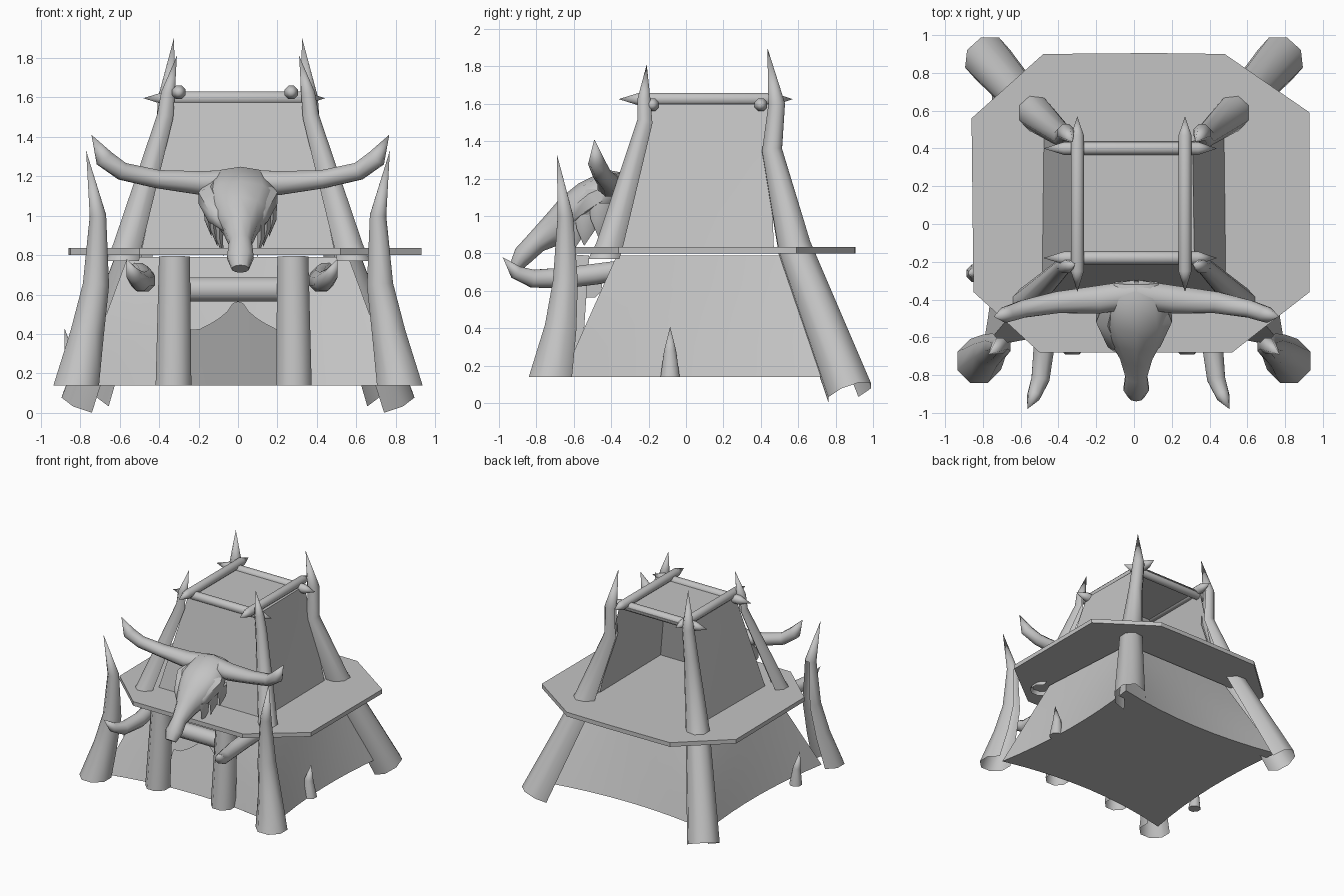
import bpy, bmesh, math
from mathutils import Vector

cube = bpy.data.objects.get("Cube")
if cube:
    bpy.data.objects.remove(cube, do_unlink=True)

grey = bpy.data.materials.new("plain grey")
grey.use_nodes = True
COLOR = (0.55, 0.55, 0.55, 1)
grey.diffuse_color = COLOR
for node in grey.node_tree.nodes:
    if node.type == 'BSDF_PRINCIPLED':
        node.inputs["Base Color"].default_value = COLOR
        node.inputs["Roughness"].default_value = 0.8

Y, Z = Vector((0, 1, 0)), Vector((0, 0, 1))


def finish(name, bm, angle=55, fix=True):
    if fix:
        bmesh.ops.recalc_face_normals(bm, faces=bm.faces)
    mesh = bpy.data.meshes.new(name)
    bm.to_mesh(mesh)
    bm.free()
    mesh.materials.append(grey)
    ob = bpy.data.objects.new(name, mesh)
    bpy.context.scene.collection.objects.link(ob)
    bpy.ops.object.select_all(action='DESELECT')
    ob.select_set(True)
    bpy.context.view_layer.objects.active = ob
    bpy.ops.object.shade_smooth_by_angle(angle=math.radians(angle))
    return ob


def tube(name, path, radii, ref=Y, sides=8, flat=False, gap=None):
    """Loft of rings along a path; a zero radius makes a point, gap leaves that side and the ends open."""
    pts = [Vector(p) for p in path]
    angles = [2 * math.pi * (k + 0.5) / sides for k in range(sides)]
    bm = bmesh.new()
    rings, skipped = [], set()
    for i, p in enumerate(pts):
        t = (pts[min(i + 1, len(pts) - 1)] - pts[max(i - 1, 0)]).normalized()
        if flat and i == 0:
            t = Z.copy()
        u = t.cross(ref).normalized()
        v = u.cross(t)
        if gap and i == 0:
            for k in range(sides):
                a = 2 * math.pi * (k + 1) / sides
                if (u * math.cos(a) + v * math.sin(a)).dot(Vector(gap).normalized()) > .6:
                    skipped.add(k)
        r = radii[i]
        ru, rv = r if isinstance(r, tuple) else (r, r)
        if ru == 0:
            rings.append([bm.verts.new(p)])
            continue
        rings.append([bm.verts.new(p + u * ru * math.cos(a) + v * rv * math.sin(a)) for a in angles])
    for a, b in zip(rings, rings[1:]):
        for k in range(sides):
            n = (k + 1) % sides
            if len(a) == 1:
                bm.faces.new((a[0], b[n], b[k]))
            elif len(b) == 1:
                bm.faces.new((a[k], a[n], b[0]))
            elif k not in skipped:
                bm.faces.new((a[k], a[n], b[n], b[k]))
    for ring in (rings[0], rings[-1]):
        if len(ring) > 1 and not gap:
            bm.faces.new(ring)
    return finish(name, bm)


def sheet(name, a, b, c, d, sag=0.0, columns=None, lift=None, rows=4):
    """Cloth wall from bottom edge a-b to top edge d-c, bowed inward at its foot."""
    a, b, c, d = (Vector(p) for p in (a, b, c, d))
    columns = columns or [k / 8 for k in range(9)]
    inward = Z.cross(b - a).normalized()
    bm = bmesh.new()
    grid = []
    for s in columns:
        low, high = a.lerp(b, s), d.lerp(c, s)
        low += inward * sag * 4 * s * (1 - s)
        t0 = lift(s) if lift else 0
        grid.append([bm.verts.new(low.lerp(high, t0 + (1 - t0) * j / rows)) for j in range(rows + 1)])
    for p, q in zip(grid, grid[1:]):
        for j in range(rows):
            bm.faces.new((p[j], q[j], q[j + 1], p[j + 1]))
    return finish(name, bm, 30, fix=False)


def slab(name, outline, z, thick=0.0):
    bm = bmesh.new()
    face = bm.faces.new([bm.verts.new((x, y, z)) for x, y in outline])
    if thick:
        new = bmesh.ops.extrude_face_region(bm, geom=[face])["geom"]
        bmesh.ops.translate(bm, vec=(0, 0, thick),
                            verts=[g for g in new if isinstance(g, bmesh.types.BMVert)])
    return finish(name, bm, 20)


# Wide brim between the two storeys
slab("brim", [(-.48, .9), (.1, .905), (.48, .9), (.93, .59), (.93, -.36),
              (.52, -.68), (-.5, -.68), (-.85, -.36), (-.86, .56)], .8, .035)

# Lower tent: four cloth walls and the floor
FOOT, NECK = .14, .79
fl, fr, bl, br = [(x, y, FOOT) for x, y in ((.8, -.66), (-.8, -.66), (.77, .82), (-.77, .82))]
tfl, tfr, tbl, tbr = [(x, y, NECK) for x, y in ((.56, -.37), (-.56, -.37), (.5, .52), (-.5, .52))]
SAG = {"front": .1, "side": .06, "back": .08}
sheet("lower_left_wall", fl, bl, tbl, tfl, SAG["side"])
sheet("lower_back_wall", bl, br, tbr, tbl, SAG["back"])
sheet("lower_right_wall", br, fr, tfr, tbr, SAG["side"])


def doorway(s):
    x = abs(s - .5) * 1.6
    if x > .3:
        return 0
    return .65 - .22 * min(1, max(0, (x - .03) / .2)) ** .6


half = [0, .1, .2, .3, .312, .315, .36, .4, .43, .46, .48]
sheet("lower_front_wall", fr, fl, tfl, tfr, SAG["front"],
      half + [.5] + [1 - s for s in reversed(half)], doorway)


def bowed(p, q, sag):
    p, q = Vector(p), Vector(q)
    n = Z.cross(q - p).normalized()
    return [(p.lerp(q, k / 8) + n * sag * k / 2 * (1 - k / 8)).xy for k in range(8)]


slab("floor", bowed(fr, fl, SAG["front"]) + bowed(fl, bl, SAG["side"])
     + bowed(bl, br, SAG["back"]) + bowed(br, fr, SAG["side"]), FOOT)

# Upper tent: open at the back, closed on top
TOP = 1.6
ub = [(x, y, .82) for x, y in ((-.49, -.36), (.49, -.36), (.48, .47), (-.48, .47))]
ut = [(x, y, TOP) for x, y in ((-.32, -.2), (.32, -.2), (.31, .44), (-.31, .44))]
for i, side in enumerate(("right", "front", "left")):
    p, q = (i - 1) % 4, i
    sheet("upper_" + side + "_wall", ub[p], ub[q], ut[q], ut[p])
slab("upper_lid", [p[:2] for p in ut], TOP)

# Pointed lashing bars on the top
for name, y in (("front", -.18), ("back", .4)):
    tube("top_%s_bar" % name, [(-.48, y, 1.595), (-.37, y, 1.595), (.34, y, 1.595), (.44, y, 1.595)],
         [0, .037, .037, 0], Z)
for name, x in (("right", -.3), ("left", .27)):
    tube("top_%s_bar" % name, [(x, -.36, 1.625), (x, -.25, 1.625), (x, .47, 1.625), (x, .57, 1.625)],
         [0, .037, .037, 0], Z)

for s, side in ((1, "left"), (-1, "right")):
    def mirrored(*pts, shift=0.0):
        return [(s * x + shift, y, z) for x, y, z in pts]

    # Long corner poles, hollow towards the tent
    tube(side + "_back_pole", mirrored((.775, .875, .055), (.515, .58, .83), (.37, .46, 1.35),
                                       (.36, .485, 1.6), (.325, .435, 1.9)),
         [.13, .095, .058, .048, 0], gap=(-s, -1, 0))
    tube(side + "_front_pole", mirrored((.585, -.44, .77), (.565, -.41, .83), (.37, -.22, 1.5),
                                        (.355, -.225, 1.62), (.31, -.21, 1.81)),
         [.09, .078, .045, .038, 0], flat=True, gap=(-s, 1, 0))

    # Standing horns at the front corners
    tube(side + "_ground_horn", mirrored((.82, -.725, FOOT), (.765, -.67, .4), (.72, -.645, .65),
                                         (.71, -.645, 1.0), (.77, -.69, 1.33)),
         [.125, .092, .072, .045, 0], flat=True, gap=(-s, 1.5, 0))

    # Door posts and the tusks beside them
    tube(side + "_door_post", mirrored((.305, -.6, FOOT), (.3, -.55, NECK), shift=-.022),
         [.098, .085], flat=True, gap=(0, 1, 0))
    tube(side + "_tusk", mirrored((.48, -.36, .71), (.455, -.48, .69), (.445, -.64, .67),
                                  (.465, -.82, .665), (.5, -.91, .7), (.535, -.98, .78), shift=-.03),
         [.055, .06, .06, .052, .038, 0], Z)

    # Horns of the skull
    tube("skull_%s_horn" % side, mirrored((0, -.37, 1.17), (.2, -.4, 1.165), (.42, -.415, 1.185),
                                          (.6, -.45, 1.225), (.69, -.48, 1.29), (.755, -.49, 1.41), shift=.012),
         [(.08, .07), (.08, .065), (.062, .05), (.05, .048), (.045, .05), 0], Z)

    # Brow and ragged cheek plates of the skull
    tube("skull_%s_brow" % side, mirrored((.1, -.38, 1.16), (.14, -.5, 1.09), (.1, -.62, .99), (.07, -.7, .92)),
         [.05, .07, .055, 0], Z, 6)
    for k in range(3):
        x, y, z = .165 - .03 * k, -.46 - .075 * k, 1.07 - .05 * k
        tube("skull_%s_cheek_%d" % (side, k + 1),
             mirrored((x, y, z), (x, y, z - .09), (x - .02, y - .01, z - .18), shift=.012),
             [(.025, .06), (.02, .05), 0], sides=6)

# Small side spikes
tube("left_side_spike", [(.73, -.085, FOOT), (.72, -.085, .28), (.74, -.085, .41)], [.055, .035, 0], flat=True)
tube("right_side_spike", [(-.84, -.26, FOOT), (-.85, -.26, .28), (-.88, -.26, .43)], [.05, .03, 0], flat=True)

# Door lintel
tube("door_lintel", [(-.32, -.51, .625), (.28, -.51, .625)], [.065, .065], Z)

# Skull from crown to muzzle
tube("skull", [(.012, -.31, 1.19), (.012, -.38, 1.17), (.012, -.5, 1.08), (.012, -.6, 1.0), (.012, -.7, .93),
               (.012, -.8, .86), (.012, -.87, .79), (.012, -.91, .73)],
     [(.12, .04), (.16, .09), (.19, .12), (.145, .12), (.09, .09), (.06, .06), (.07, .055), (.045, .035)], Z, 10)
